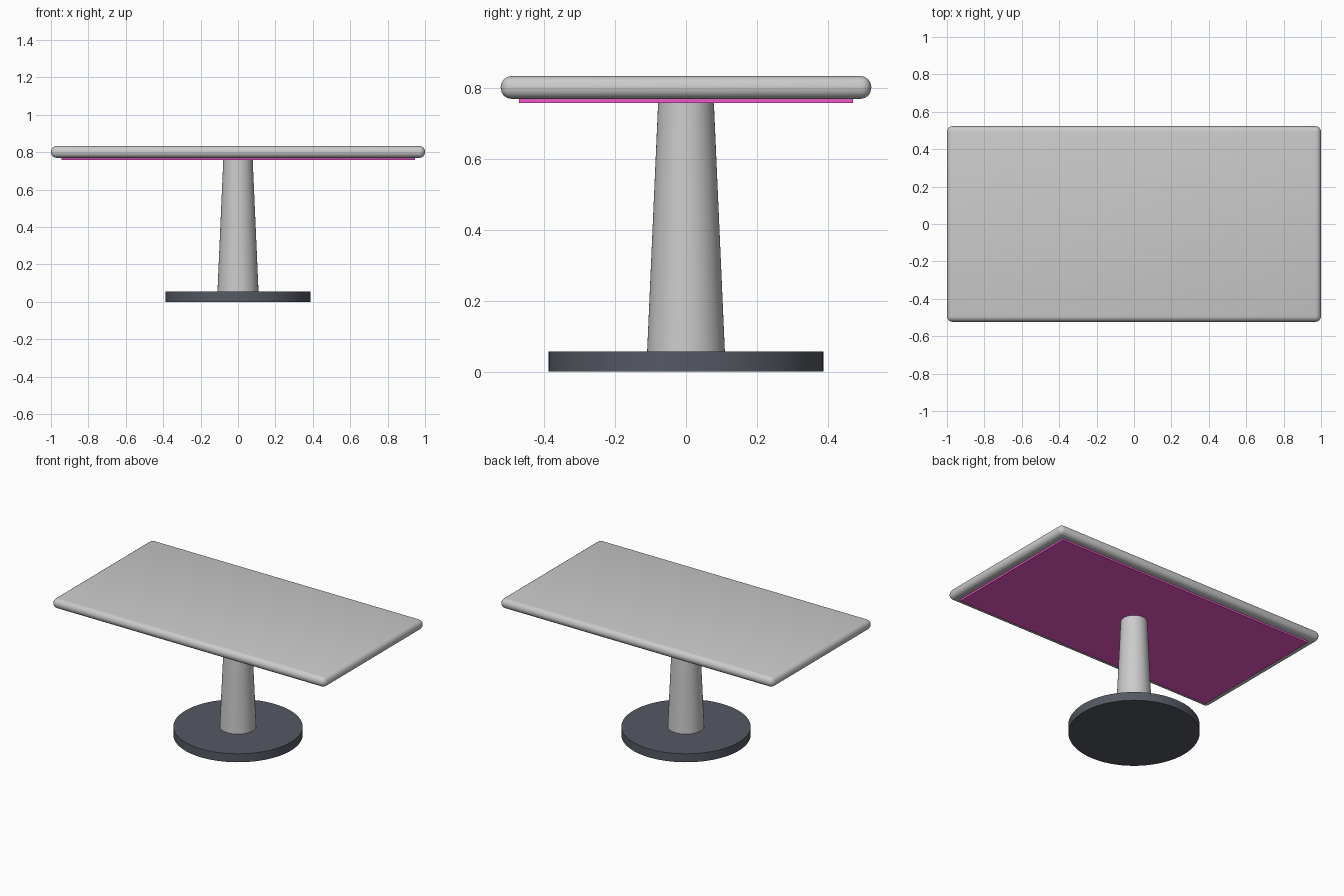
import bpy

if "Cube" in bpy.data.objects:
    bpy.data.objects.remove(bpy.data.objects["Cube"])


def colour(obj, name, rgb):
    mat = bpy.data.materials.new(name)
    mat.diffuse_color = (*rgb, 1)
    mat.use_nodes = True
    mat.node_tree.nodes["Principled BSDF"].inputs["Base Color"].default_value = mat.diffuse_color
    obj.data.materials.append(mat)


def slab(name, size, z):
    bpy.ops.mesh.primitive_cube_add(size=1, location=(0, 0, z))
    obj = bpy.context.object
    obj.name = name
    obj.scale = size
    bpy.ops.object.transform_apply(location=False, rotation=False, scale=True)
    return obj


def round_part(name, r_bottom, r_top, z0, z1):
    bpy.ops.mesh.primitive_cone_add(vertices=64, radius1=r_bottom, radius2=r_top,
                                    depth=z1 - z0, location=(0, 0, (z0 + z1) / 2))
    obj = bpy.context.object
    obj.name = name
    bpy.ops.object.shade_smooth_by_angle()
    return obj


# Round floor plate
base = round_part("base_plate", 0.388, 0.388, 0, 0.056)
colour(base, "dark_slate", (0.09, 0.10, 0.125))

# Tapered pedestal column
round_part("column", 0.11, 0.078, 0.05, 0.775)

# Table top with rounded edges
top = slab("table_top", (2.0, 1.046, 0.064), 0.802)
bevel = top.modifiers.new("rounded_edge", 'BEVEL')
bevel.width = 0.03
bevel.segments = 4
bpy.ops.object.modifier_apply(modifier=bevel.name)
bpy.ops.object.shade_smooth_by_angle()

# Coloured panel under the top
panel = slab("under_panel", (1.89, 0.944, 0.014), 0.765)
colour(panel, "magenta", (0.85, 0.1, 0.6))
